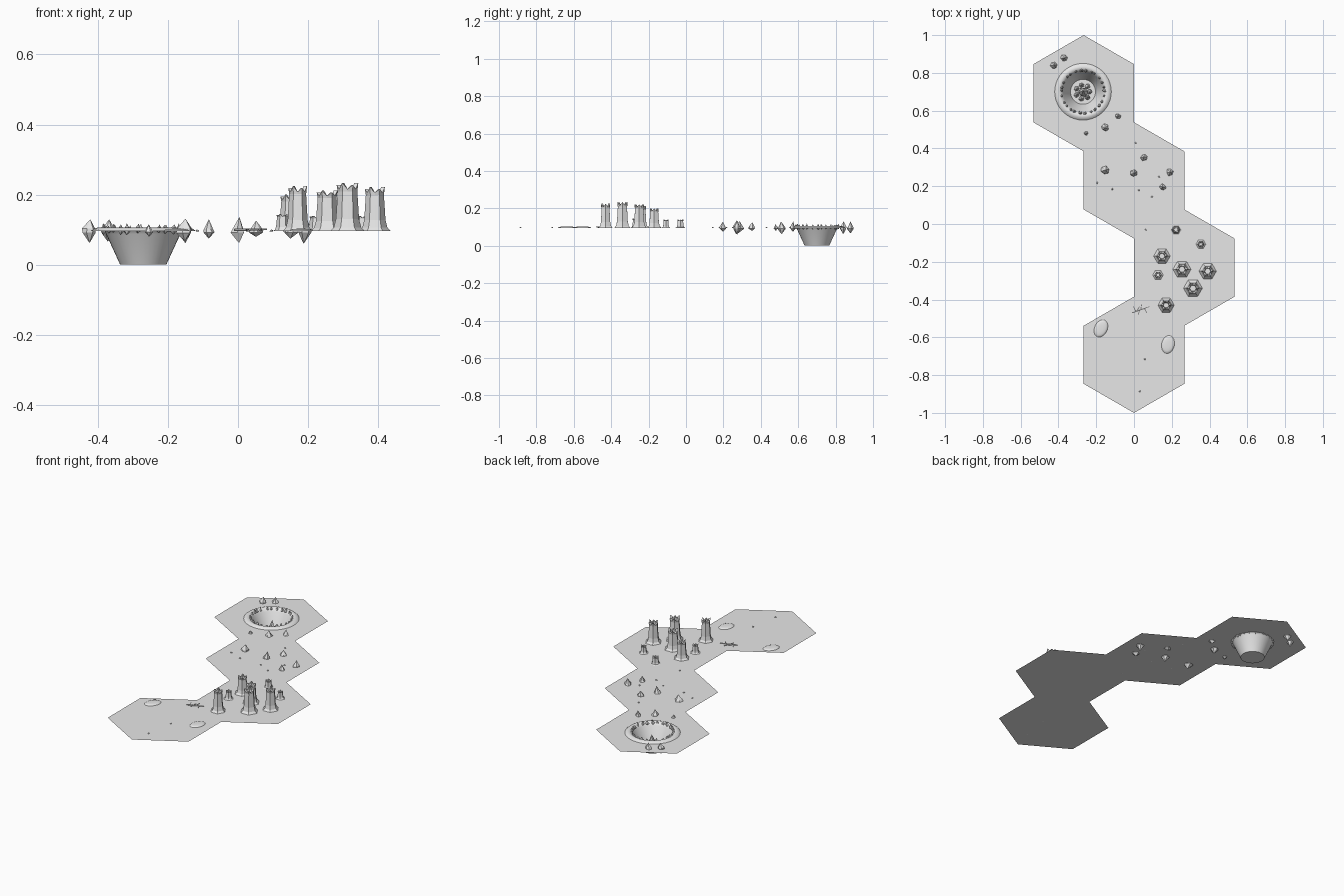
import bpy, bmesh, math, random
from mathutils import Vector, Matrix

if "Cube" in bpy.data.objects:
    bpy.data.objects.remove(bpy.data.objects["Cube"])

random.seed(4)
Z = 0.096            # ground level
R = 2 / 6.5          # tile radius
CRATER = (-0.27, 0.70)

stone = bpy.data.materials.new("stone_grey")
stone.diffuse_color = (0.8, 0.8, 0.8, 1)
stone.use_nodes = True
stone.node_tree.nodes["Principled BSDF"].inputs["Base Color"].default_value = stone.diffuse_color


def finish(name, bm, smooth=False, recalc=True):
    if recalc:
        bmesh.ops.recalc_face_normals(bm, faces=bm.faces)
    me = bpy.data.meshes.new(name)
    bm.to_mesh(me)
    bm.free()
    me.materials.append(stone)
    ob = bpy.data.objects.new(name, me)
    bpy.context.collection.objects.link(ob)
    if smooth:
        bpy.context.view_layer.objects.active = ob
        ob.select_set(True)
        bpy.ops.object.shade_smooth_by_angle(angle=math.radians(35))
        ob.select_set(False)
    return ob


def loop(bm, cx, cy, r, z, n, start=0.0, jitter=0.0):
    out = []
    for i in range(n):
        a = start + math.tau * i / n
        k = r * (1 + random.uniform(-jitter, jitter))
        out.append(bm.verts.new((cx + k * math.cos(a), cy + k * math.sin(a), z)))
    return out


def bridge(bm, a, b):
    n = len(a)
    for i in range(n):
        j = (i + 1) % n
        bm.faces.new((a[i], a[j], b[j], b[i]))


# Hexagonal ground tiles, the first with a round opening
w = R * math.sqrt(3) / 2
for i, x in enumerate((-w, 0, w, 0)):
    bm = bmesh.new()
    hexa = loop(bm, x, R * (2.25 - 1.5 * i), R, Z, 6, math.pi / 6)
    if i == 0:
        hole = loop(bm, *CRATER, 0.116, Z, 48)
        edges = [bm.edges.new((r[k], r[(k + 1) % len(r)]))
                 for r in (hexa, hole) for k in range(len(r))]
        bmesh.ops.triangle_fill(bm, edges=edges, use_beauty=True)
    else:
        bm.faces.new(hexa)
    for f in bm.faces:
        f.normal_update()
        if f.normal.z < 0:
            f.normal_flip()
    finish("ground_tile", bm, recalc=False)

# Crater: raised lip, sloping wall and floor
bm = bmesh.new()
prev = None
for r, z in ((0.150, Z), (0.143, 0.102), (0.132, 0.106), (0.122, 0.105),
             (0.113, 0.099), (0.106, 0.088), (0.066, 0.001)):
    ring = loop(bm, *CRATER, r, z, 40)
    if prev:
        bridge(bm, prev, ring)
    prev = ring
bm.faces.new(prev)
for f in bm.faces:
    f.normal_update()
    if f.normal.z < 0:
        f.normal_flip()
finish("crater", bm, True, recalc=False)


# Crystals: uneven double-ended points
def add_crystal(bm, x, y, r, low, high, mid=Z, n=6):
    start = random.uniform(0, math.tau)
    a = loop(bm, x, y, r, mid - r * 0.2, n, start, 0.2)
    b = loop(bm, x, y, r * 0.8, mid + r * 0.35, n, start, 0.2)
    bridge(bm, a, b)
    off = lambda: random.uniform(-0.2, 0.2) * r
    tip = bm.verts.new((x + off(), y + off(), high))
    base = bm.verts.new((x + off(), y + off(), low))
    for i in range(n):
        j = (i + 1) % n
        bm.faces.new((b[i], b[j], tip))
        bm.faces.new((a[j], a[i], base))


for x, y, r, low, high in (
        (-0.425, 0.84, 0.021, 0.062, 0.130), (-0.37, 0.88, 0.020, 0.066, 0.130),
        (-0.085, 0.57, 0.016, 0.075, 0.130), (-0.153, 0.51, 0.021, 0.062, 0.130),
        (-0.254, 0.48, 0.011, 0.080, 0.115), (-0.153, 0.285, 0.024, 0.068, 0.132),
        (0.0, 0.27, 0.021, 0.062, 0.137), (0.053, 0.353, 0.019, 0.080, 0.126),
        (0.19, 0.275, 0.021, 0.060, 0.133), (0.153, 0.195, 0.018, 0.075, 0.128)):
    bm = bmesh.new()
    add_crystal(bm, x, y, r, low, high)
    finish("crystal", bm)

# Cluster of crystals standing on the crater floor
bm = bmesh.new()
add_crystal(bm, *CRATER, 0.026, 0.002, 0.085, 0.03)
for i in range(7):
    a = math.tau * i / 7
    add_crystal(bm, CRATER[0] + 0.036 * math.cos(a), CRATER[1] + 0.036 * math.sin(a),
                0.014, 0.002, random.uniform(0.022, 0.04), 0.01)
finish("crater_crystals", bm)

# Small rocks around the inside of the lip
bm = bmesh.new()
for i in range(26):
    a = math.tau * (i + random.uniform(-0.25, 0.25)) / 26
    add_crystal(bm, CRATER[0] + 0.114 * math.cos(a), CRATER[1] + 0.114 * math.sin(a),
                random.uniform(0.006, 0.011), random.uniform(0.083, 0.092),
                random.uniform(0.110, 0.120), 0.1, 5)
finish("crater_rim_rocks", bm)

# Pebbles
bm = bmesh.new()
for x, y in ((-0.195, 0.217), (-0.116, 0.185), (0.026, 0.18), (0.095, 0.143),
             (0.132, 0.249), (0.01, 0.43), (0.063, -0.03), (0.058, -0.715),
             (0.03, -0.885)):
    add_crystal(bm, x, y, 0.005, Z - 0.001, Z + 0.005, Z + 0.001, 5)
finish("pebbles", bm)

# Broken hexagonal pillars: flared foot, jagged hollow top
for x, y, r, top in ((0.148, -0.17, 0.044, 0.200), (0.127, -0.27, 0.028, 0.145),
                     (0.254, -0.24, 0.048, 0.212), (0.39, -0.25, 0.046, 0.222),
                     (0.312, -0.34, 0.050, 0.234), (0.17, -0.43, 0.043, 0.225),
                     (0.222, -0.03, 0.030, 0.140), (0.354, -0.107, 0.026, 0.140)):
    bm = bmesh.new()
    h = top - Z
    prev = None
    for k, t in ((1.0, 0), (0.78, 0.08), (0.66, 0.25), (0.6, 0.6), (0.56, 0.82),
                 (0.62, 0.92), (0.38, 0.92), (0.34, 0.72)):
        ring = loop(bm, x, y, r * k, Z + h * t, 12)
        for i, v in enumerate(ring):
            if i % 2:                                # flats of the hexagon
                v.co.x = x + (v.co.x - x) * 0.87
                v.co.y = y + (v.co.y - y) * 0.87
            if t == 0.92:                            # jagged rim
                v.co.z += h * (0.08 if i % 4 == 0 else (-0.05 if i % 2 else 0.03))
        if prev:
            bridge(bm, prev, ring)
        prev = ring
    bm.faces.new(prev)
    finish("pillar", bm)

# Low oval mounds
for x, y, turn in ((-0.175, -0.553, -25), (0.18, -0.638, -12)):
    bm = bmesh.new()
    prev = None
    for k, z in ((1, 0), (0.9, 0.004), (0.7, 0.006), (0.35, 0.007)):
        ring = loop(bm, 0, 0, k, Z + z, 24)
        if prev:
            bridge(bm, prev, ring)
        prev = ring
    bm.faces.new(prev)
    bmesh.ops.transform(bm, verts=bm.verts, matrix=Matrix.Translation((x, y, 0))
                        @ Matrix.Rotation(math.radians(turn), 4, 'Z')
                        @ Matrix.Diagonal((0.034, 0.048, 1, 1)))
    finish("mound", bm, True)

# Fallen branch with twigs
bm = bmesh.new()
for x1, y1, x2, y2, r in ((-0.01, -0.47, 0.082, -0.437, 0.004),
                          (0.01, -0.462, -0.005, -0.435, 0.003),
                          (0.03, -0.455, 0.022, -0.482, 0.003),
                          (0.035, -0.455, 0.042, -0.42, 0.003),
                          (0.055, -0.447, 0.068, -0.47, 0.003),
                          (0.015, -0.46, 0.03, -0.435, 0.003)):
    a, b = Vector((x1, y1, Z + 0.004)), Vector((x2, y2, Z + 0.005))
    m = Matrix.Translation((a + b) / 2) @ (b - a).to_track_quat('Z', 'Y').to_matrix().to_4x4()
    bmesh.ops.create_cone(bm, cap_ends=True, segments=6, radius1=r, radius2=r * 0.5,
                          depth=(b - a).length, matrix=m)
finish("fallen_branch", bm)
